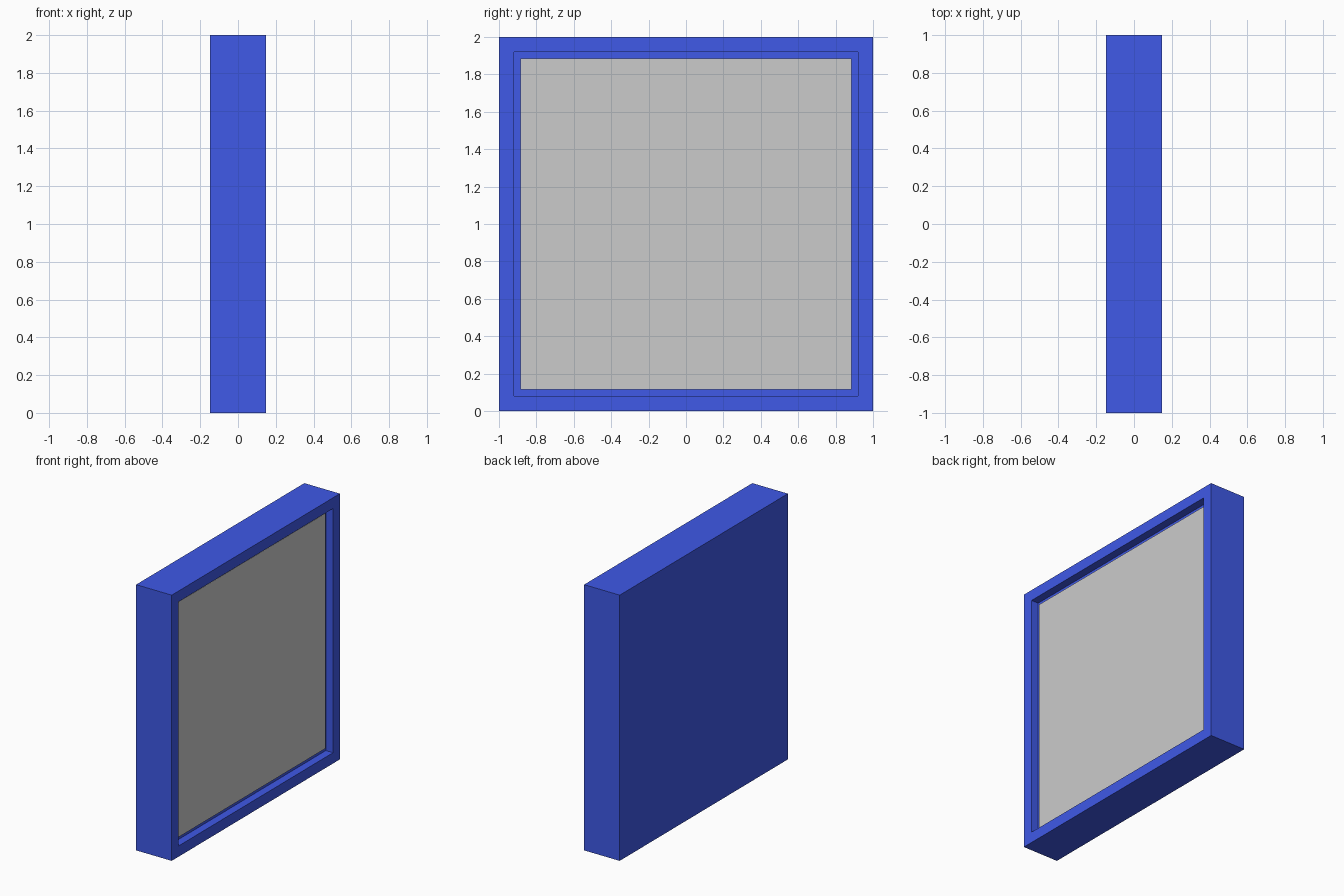
import bpy, bmesh
from mathutils import Matrix

if "Cube" in bpy.data.objects:
    bpy.data.objects.remove(bpy.data.objects["Cube"])

HALF_X = 0.148    # half thickness of the case
BORDER = 0.115    # width of the rim
RECESS = 0.04     # depth of the panel behind the rim
PANEL = 0.02      # thickness of the panel


def box_mesh(size, center):
    bm = bmesh.new()
    bmesh.ops.create_cube(bm, size=1, matrix=Matrix.Translation(center) @ Matrix.Diagonal((*size, 1)))
    bm.normal_update()
    return bm


def make_object(name, bm, material=None):
    mesh = bpy.data.meshes.new(name)
    bm.to_mesh(mesh)
    bm.free()
    obj = bpy.data.objects.new(name, mesh)
    bpy.context.collection.objects.link(obj)
    if material:
        mesh.materials.append(material)
    return obj


blue = bpy.data.materials.new("blue")
blue.diffuse_color = (0.05, 0.1, 0.8, 1)
blue.use_nodes = True
blue.node_tree.nodes["Principled BSDF"].inputs["Base Color"].default_value = blue.diffuse_color

# Case: a thin square box, its +x side inset and pushed in to leave a rim
bm = box_mesh((2 * HALF_X, 2, 2), (0, 0, 1))
face = max(bm.faces, key=lambda f: f.normal.x)
bmesh.ops.inset_region(bm, faces=[face], thickness=BORDER)
floor = bmesh.ops.extrude_discrete_faces(bm, faces=[face])["faces"][0]
bmesh.ops.translate(bm, verts=floor.verts, vec=(-RECESS - PANEL, 0, 0))
bmesh.ops.recalc_face_normals(bm, faces=bm.faces)
make_object("case", bm, blue)

# Grey panel filling the bottom of the recess
side = 2 - 2 * BORDER
bm = box_mesh((PANEL, side, side), (HALF_X - RECESS - PANEL / 2, 0, 1))
make_object("front_panel", bm)
